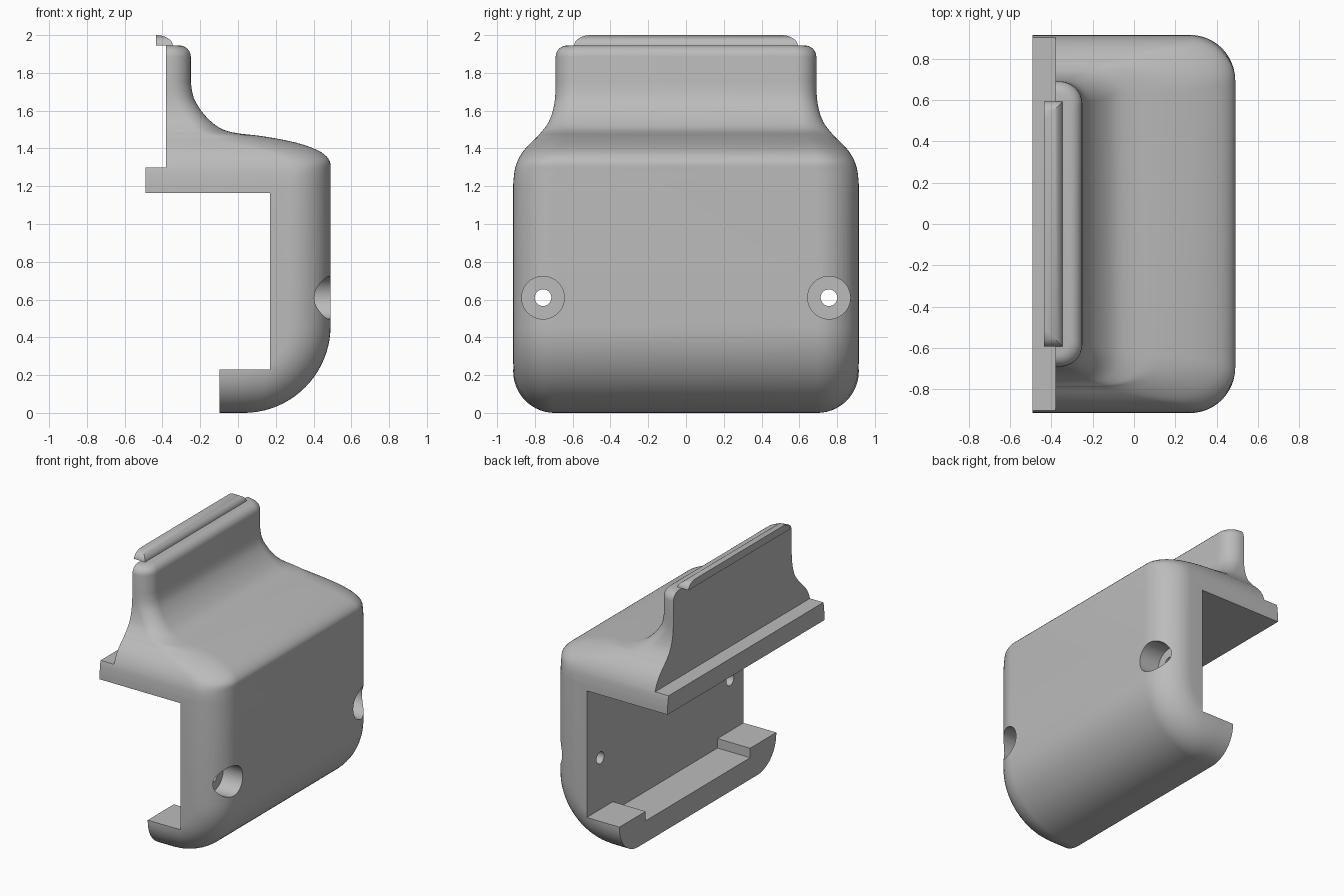
import bpy, bmesh
from math import sin, cos, acos, sqrt, pi

old = bpy.data.objects.get("Cube")
if old:
    bpy.data.objects.remove(old, do_unlink=True)

grey = bpy.data.materials.new("plain grey")
grey.use_nodes = True
colour = (0.5, 0.5, 0.5, 1)
grey.diffuse_color = colour
grey.node_tree.nodes["Principled BSDF"].inputs["Base Color"].default_value = colour

BACK, FRONT, WIDTH = -0.49, 0.49, 0.915
FILLET, BELLY = 0.22, 0.46          # end fillet and bottom curve radii
BELLY_X = FRONT - BELLY
STEPS = 12


def finish(name, bm):
    """Turn a bmesh into a grey object."""
    bmesh.ops.recalc_face_normals(bm, faces=bm.faces)
    mesh = bpy.data.meshes.new(name)
    bm.to_mesh(mesh)
    bm.free()
    mesh.materials.append(grey)
    obj = bpy.data.objects.new(name, mesh)
    bpy.context.collection.objects.link(obj)
    return obj


def loft(name, sections):
    """Skin a stack of closed rings with equal point counts."""
    bm = bmesh.new()
    rings = [[bm.verts.new(p) for p in ring] for ring in sections]
    for low, high in zip(rings, rings[1:]):
        for i in range(len(low)):
            j = (i + 1) % len(low)
            bm.faces.new((low[i], low[j], high[j], high[i]))
    bm.faces.new(rings[0])
    bm.faces.new(rings[-1])
    return finish(name, bm)


def ring(corner, z):
    """Close a front corner curve (x, y) into a symmetric D-shaped ring."""
    half = corner + [(BACK, corner[-1][1])]
    return [(x, y, z) for x, y in half] + [(x, -y, z) for x, y in reversed(half)]


def belly_section(z):
    """Rounded bottom with a constant fillet along both ends."""
    limit = acos(max(0, 1 - z / FILLET))
    corner = []
    for i in range(STEPS + 1):
        t = limit * i / STEPS
        reach = BELLY - FILLET * (1 - cos(t))
        x = BELLY_X + sqrt(max(0, reach ** 2 - (BELLY - z) ** 2))
        corner.append((x, WIDTH - FILLET + FILLET * sin(t)))
    return ring(corner, z)


def oval_section(z, front, width, rx, ry):
    """Section with an elliptical front corner."""
    angles = [pi / 2 * i / STEPS for i in range(STEPS + 1)]
    return ring([(front - rx * (1 - cos(t)), width - ry * (1 - sin(t))) for t in angles], z)


def smooth_rows(rows, parts=3):
    """Catmull-Rom interpolation of the rows."""
    out = []
    for k in range(len(rows) - 1):
        a, b = rows[max(k - 1, 0)], rows[k]
        c, d = rows[k + 1], rows[min(k + 2, len(rows) - 1)]
        for s in range(parts):
            t = s / parts
            out.append([q + t / 2 * (r - p + t * (2 * p - 5 * q + 4 * r - s4 + t * (3 * (q - r) + s4 - p)))
                        for p, q, r, s4 in zip(a, b, c, d)])
    return out + [rows[-1]]


def box(name, low, high):
    bm = bmesh.new()
    bmesh.ops.create_cube(bm, size=1)
    for v in bm.verts:
        v.co = [a if c < 0 else b for a, b, c in zip(low, high, v.co)]
    return finish(name, bm)


def rod(name, radius, x0, x1, y, z):
    """Cylinder along x."""
    n = 40
    return loft(name, [[(x, y + radius * cos(2 * pi * i / n), z + radius * sin(2 * pi * i / n))
                        for i in range(n)] for x in (x0, x1)])


def cut(target, cutter):
    cutter.hide_render = True
    mod = target.modifiers.new("cut", "BOOLEAN")
    mod.operation = "DIFFERENCE"
    mod.solver = "EXACT"
    mod.object = cutter
    bpy.context.view_layer.objects.active = target
    bpy.ops.object.modifier_apply(modifier=mod.name)
    bpy.data.objects.remove(cutter, do_unlink=True)


def shade(obj, degrees):
    bpy.ops.object.select_all(action="DESELECT")
    obj.select_set(True)
    bpy.context.view_layer.objects.active = obj
    bpy.ops.object.shade_smooth_by_angle(angle=degrees * pi / 180)


# Housing: curved bottom, sloped shoulder and narrow neck
sections = [belly_section(BELLY * (1 - cos(pi / 2 * (i + 0.2) / 20.2))) for i in range(21)]
shoulder = [  # height, front, half width, corner depth, corner width
    (1.21, 0.49, 0.915, 0.22, 0.22),
    (1.28, 0.49, 0.908, 0.22, 0.22),
    (1.33, 0.487, 0.893, 0.24, 0.2),
    (1.37, 0.455, 0.872, 0.28, 0.19),
    (1.4, 0.4, 0.85, 0.32, 0.18),
    (1.43, 0.31, 0.822, 0.36, 0.17),
    (1.455, 0.19, 0.795, 0.32, 0.16),
    (1.47, 0.09, 0.782, 0.24, 0.15),
    (1.48, 0, 0.772, 0.17, 0.14),
    (1.5, -0.08, 0.755, 0.14, 0.13),
    (1.54, -0.14, 0.727, 0.12, 0.12),
    (1.6, -0.195, 0.705, 0.11, 0.11),
    (1.67, -0.235, 0.693, 0.11, 0.11),
    (1.75, -0.25, 0.69, 0.11, 0.11),
]
sections += [oval_section(*row) for row in smooth_rows(shoulder)]
EDGE, TOP = 0.06, 1.945
for i in range(7):
    t = pi / 2 * i / 6
    inset = EDGE * (1 - cos(t))
    sections.append(oval_section(TOP - EDGE + EDGE * sin(t), -0.25 - inset, 0.69 - inset,
                                 0.11 - inset / 2, 0.11 - inset / 2))
housing = loft("housing", sections)

# Cuts: flat neck back, open bay, lip end and lip recess
cut(housing, box("neck_cutter", (-1, -1, 1.3), (-0.38, 1, 3)))
cut(housing, box("bay_cutter", (-1, -1, 0.23), (0.17, 1, 1.165)))
cut(housing, box("lip_cutter", (-1, -1, -1), (-0.097, 1, 0.5)))
cut(housing, box("recess_cutter", (-1, -0.61, 0.16), (0.17, 0.61, 0.5)))

# Counterbored screw holes
for side in (-1, 1):
    cut(housing, rod("bore_cutter", 0.113, 0.33, 1, side * 0.757, 0.61))
    cut(housing, rod("screw_cutter", 0.044, 0, 1, side * 0.757, 0.61))
shade(housing, 32)

# Hooked ridge along the neck top, hipped at both ends
hook_sections = []
for i in range(9):
    t = pi / 2 * i / 8
    inset = 0.088 * (1 - cos(t))
    x, y, z = -0.345 - inset, 0.592 - inset, TOP + 0.055 * sin(t)
    hook_sections.append([(-0.435, -y, z), (x, -y, z), (x, y, z), (-0.435, y, z)])
hook = loft("top_hook", hook_sections)
shade(hook, 32)
